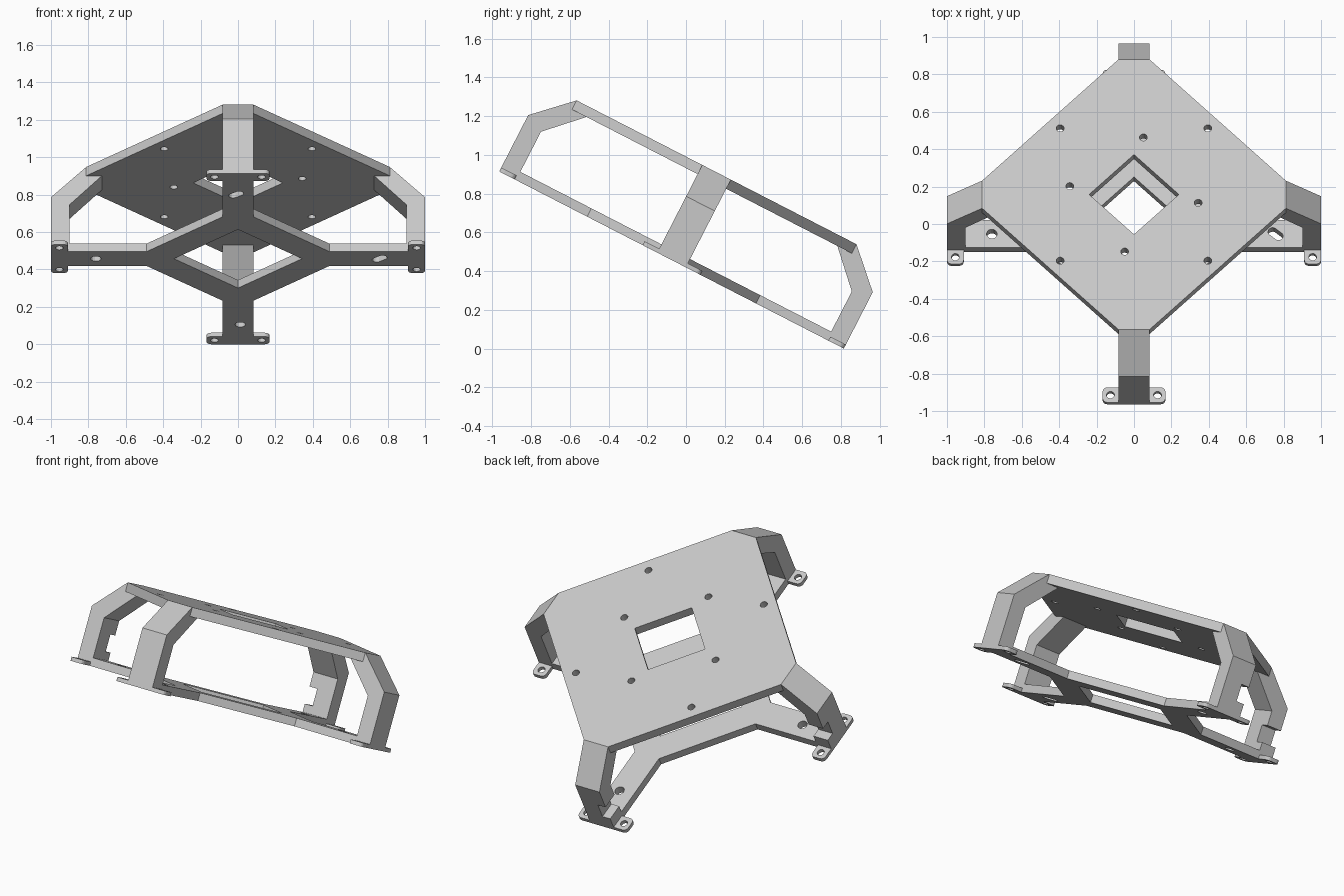
import bpy, bmesh
from math import cos, sin, pi, radians
from mathutils import Matrix, Vector

cube = bpy.data.objects.get("Cube")
if cube:
    bpy.data.objects.remove(cube, do_unlink=True)

grey = bpy.data.materials.new("light_grey")
grey.use_nodes = True
colour = (0.58, 0.58, 0.58, 1)
grey.diffuse_color = colour
grey.node_tree.nodes["Principled BSDF"].inputs["Base Color"].default_value = colour

# Whole bracket leans towards the back
LEAN = Matrix.Translation((0, -0.248, 0.12)) @ Matrix.Rotation(radians(-27.2), 4, "X")

# Shared dimensions in the bracket's own untilted frame
BASE, FLOOR_TOP = 0.379, 0.427
PLATE_LOW, PLATE_TOP = 0.835, 0.888
HALF = 0.083          # half the arm width
TIP = 0.812           # plate corner distance


def prism(name, loops, low, high, matrix=Matrix()):
    """Extrude an outline, with any inner loops as holes."""
    bm = bmesh.new()
    edges = []
    for loop in loops:
        vs = [bm.verts.new((x, y, low)) for x, y in loop]
        edges += [bm.edges.new((vs[i - 1], vs[i])) for i in range(len(vs))]
    bmesh.ops.triangle_fill(bm, edges=edges, use_beauty=True, use_dissolve=False)
    bmesh.ops.dissolve_degenerate(bm, dist=1e-5, edges=bm.edges)
    new = bmesh.ops.extrude_face_region(bm, geom=bm.faces[:])["geom"]
    top = [v for v in new if isinstance(v, bmesh.types.BMVert)]
    bmesh.ops.translate(bm, verts=top, vec=(0, 0, high - low))
    bmesh.ops.recalc_face_normals(bm, faces=bm.faces[:])
    mesh = bpy.data.meshes.new(name)
    bm.to_mesh(mesh)
    bm.free()
    mesh.materials.append(grey)
    obj = bpy.data.objects.new(name, mesh)
    bpy.context.collection.objects.link(obj)
    obj.matrix_world = LEAN @ matrix
    return obj


def slot(x, y, r, length=0.0, angle=0.0, n=16):
    """Round hole, or a slot when a length is given."""
    pts = []
    for i in range(n):
        t = 2 * pi * (i + 0.5) / n
        shift = length / 2 if cos(t) > 0 else -length / 2
        p = Matrix.Rotation(angle, 2) @ Vector((r * cos(t) + shift, r * sin(t)))
        pts.append((x + p.x, y + p.y))
    return pts


def diamond(r):
    return [(r, 0), (0, r), (-r, 0), (0, -r)]


def quarter_turns(points):
    """Repeat points around the four sides."""
    out = []
    for k in range(4):
        for x, y in points:
            for _ in range(k):
                x, y = -y, x
            out.append((x, y))
    return out


# Top plate: cut-corner diamond, central opening, screw holes
screws = [(x, y) for x in (-0.395, 0.395) for y in (-0.398, 0.398)]
screws += quarter_turns([(0.343, -0.05)])
prism("top_plate",
      [quarter_turns([(TIP, -HALF), (TIP, HALF)]), diamond(0.24)]
      + [slot(x, y, 0.021) for x, y in screws], PLATE_LOW, PLATE_TOP)

# Bottom frame: diamond ring with four straight legs, holes and slots
prism("bottom_frame",
      [quarter_turns([(0.49, -HALF), (1, -HALF), (1, HALF), (0.49, HALF)]),
       diamond(0.342),
       slot(-0.76, 0, 0.028), slot(0.012, 0.77, 0.028),
       slot(0.757, 0, 0.025, 0.04, radians(-40)),
       slot(-0.01, -0.75, 0.025, 0.04, radians(-40))], BASE, FLOOR_TOP)

# Bent arms joining the plate and the frame, each with two mounting tabs
ARM = [(0.902, FLOOR_TOP), (1, FLOOR_TOP), (1, 0.706), (TIP, PLATE_TOP),
       (TIP, PLATE_LOW), (0.728, PLATE_LOW), (0.902, 0.66)]
UPRIGHT = Matrix.Rotation(pi / 2, 4, "X")
notch_side = {"back": 1, "right": -1}

for k, side in enumerate(("left", "back", "right", "front")):
    turn = Matrix.Rotation(k * pi / 2, 4, "Z")
    arm = prism(side + "_arm", [ARM], -HALF, HALF, turn @ UPRIGHT)

    # Rectangular notch in the edges of the two arms that face one corner
    if side in notch_side:
        s = notch_side[side]
        y0, y1 = sorted((s * 0.03, s * 0.2))
        cutter = prism("notch_cutter", [[(0.8, y0), (1.1, y0), (1.1, y1), (0.8, y1)]],
                       0.475, 0.575, turn)
        cutter.hide_render = True
        cut = arm.modifiers.new("notch", "BOOLEAN")
        cut.operation, cut.solver, cut.object = "DIFFERENCE", "EXACT", cutter
        bpy.context.view_layer.objects.active = arm
        bpy.ops.object.modifier_apply(modifier=cut.name)
        bpy.data.objects.remove(cutter, do_unlink=True)

    # Rounded tabs with a screw hole
    for s, end in ((1, "a"), (-1, "b")):
        r, outer = 0.025, 0.168
        outline = [(0.91, HALF * s)]
        for cx, start in ((0.91 + r, pi), (1 - r, pi / 2)):
            outline += [(cx + r * cos(start - i * pi / 8),
                         s * (outer - r + r * sin(start - i * pi / 8))) for i in range(5)]
        outline.append((1, HALF * s))
        prism(f"{side}_tab_{end}", [outline, slot(0.955, 0.126 * s, 0.021)],
              BASE, BASE + 0.023, turn)
